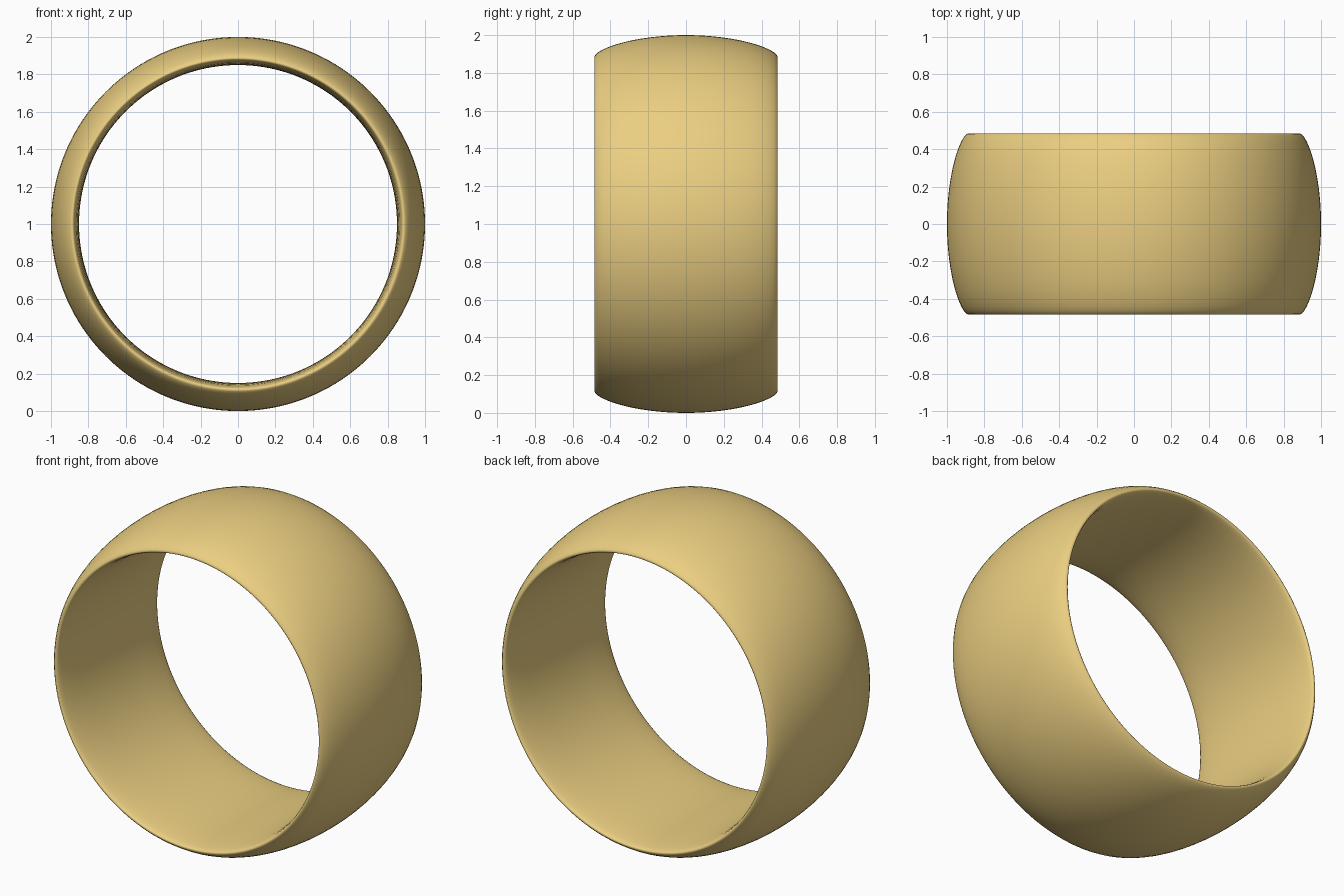
import bpy, bmesh, math

if "Cube" in bpy.data.objects:
    bpy.data.objects.remove(bpy.data.objects["Cube"])

SEGMENTS = 160

# Half cross-section (distance along the finger, radius), outer crown to inner comfort-fit face
outer = [(0.0, 1.0), (0.06, 0.999), (0.12, 0.9955), (0.18, 0.9895), (0.24, 0.981),
         (0.30, 0.9695), (0.35, 0.957), (0.40, 0.941), (0.44, 0.924), (0.465, 0.909),
         (0.48, 0.896), (0.485, 0.887)]
inner = [(0.482, 0.880), (0.472, 0.875), (0.45, 0.870), (0.40, 0.863), (0.32, 0.857),
         (0.22, 0.853), (0.11, 0.851), (0.0, 0.85)]
half = outer + inner
profile = half + [(-y, r) for y, r in reversed(half[1:-1])]   # mirrored to a closed loop

# Revolve the closed section around the y axis
bm = bmesh.new()
rings = []
for i in range(SEGMENTS):
    a = 2 * math.pi * i / SEGMENTS
    rings.append([bm.verts.new((r * math.cos(a), y, 1 + r * math.sin(a))) for y, r in profile])
n = len(profile)
for i in range(SEGMENTS):
    p, q = rings[i], rings[(i + 1) % SEGMENTS]
    for j in range(n):
        k = (j + 1) % n
        bm.faces.new((p[j], p[k], q[k], q[j]))
bmesh.ops.recalc_face_normals(bm, faces=bm.faces)
for f in bm.faces:
    f.smooth = True
mesh = bpy.data.meshes.new("ring_band")
bm.to_mesh(mesh)
bm.free()

band = bpy.data.objects.new("ring_band", mesh)
bpy.context.collection.objects.link(band)

# Gold colour
gold = bpy.data.materials.new("gold")
gold.diffuse_color = (0.83, 0.62, 0.22, 1)
gold.use_nodes = True
gold.node_tree.nodes["Principled BSDF"].inputs["Base Color"].default_value = gold.diffuse_color
mesh.materials.append(gold)
